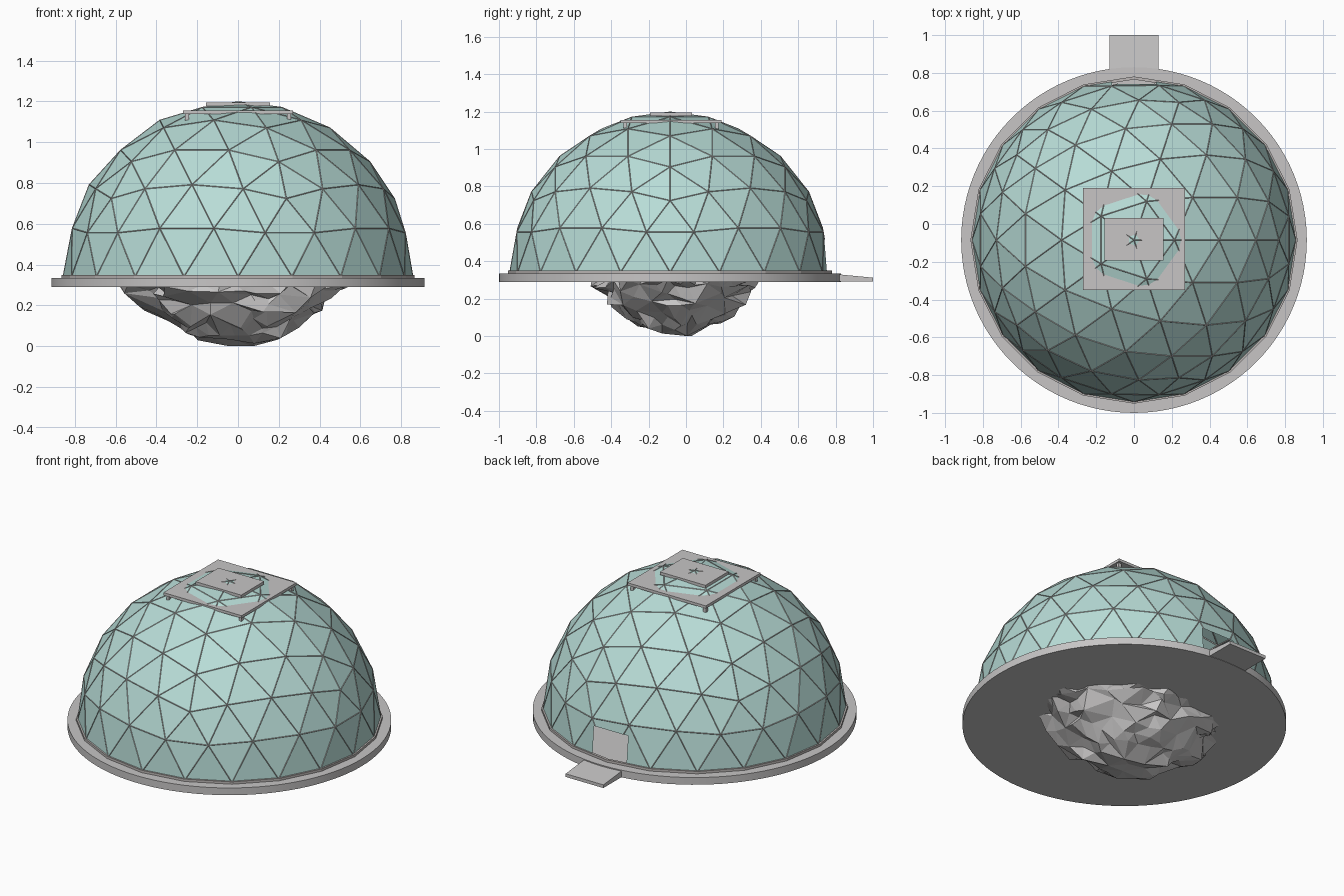
import bpy, bmesh, random
from mathutils import Vector, Matrix

random.seed(11)
if "Cube" in bpy.data.objects:
    bpy.data.objects.remove(bpy.data.objects["Cube"])

CY = -0.085          # dome axis in y
BASE_Z = 0.341       # dome springing height
DOME_R = 0.857
DECK_Z = 0.335
DOOR_W, DOOR_TOP = 0.117, 0.515


def material(name, rgb):
    m = bpy.data.materials.new(name)
    m.use_nodes = True
    m.diffuse_color = (*rgb, 1)
    m.node_tree.nodes["Principled BSDF"].inputs["Base Color"].default_value = (*rgb, 1)
    return m


GREY = material("light grey", (0.57, 0.56, 0.56))
GLASS = material("pale teal glass", (0.48, 0.72, 0.68))
STRUT = material("warm grey struts", (0.50, 0.47, 0.46))


def finish(bm, name, mat):
    me = bpy.data.meshes.new(name)
    bm.to_mesh(me)
    bm.free()
    me.materials.append(mat)
    ob = bpy.data.objects.new(name, me)
    bpy.context.collection.objects.link(ob)
    return ob


def box(name, x, y, z, mat=GREY):
    """Box from (min, max) ranges on each axis."""
    bm = bmesh.new()
    bmesh.ops.create_cube(bm, size=1)
    for v in bm.verts:
        v.co = Vector([(r[0] + r[1]) / 2 + c * (r[1] - r[0]) for c, r in zip(v.co, (x, y, z))])
    return finish(bm, name, mat)


def half_geodesic():
    """Upper half of a geodesic sphere, placed on the deck."""
    bm = bmesh.new()
    bmesh.ops.create_icosphere(bm, subdivisions=3, radius=DOME_R)
    bmesh.ops.delete(bm, geom=[v for v in bm.verts if v.co.z < -0.01], context='VERTS')
    bmesh.ops.translate(bm, verts=bm.verts, vec=(0, CY, BASE_Z))
    bm.normal_update()
    return bm


def cut_doorway(bm):
    """Open a rectangular doorway at the back."""
    for co, no in (((DOOR_W, 0, 0), (1, 0, 0)), ((-DOOR_W, 0, 0), (1, 0, 0)),
                   ((0, 0, DOOR_TOP), (0, 0, 1))):
        near = [f for f in bm.faces if f.calc_center_median().y > 0.5
                and abs(f.calc_center_median().x) < 0.35 and f.calc_center_median().z < 0.75]
        geom = set(near)
        for f in near:
            geom.update(f.edges, f.verts)
        bmesh.ops.bisect_plane(bm, geom=list(geom), plane_co=co, plane_no=no)
    inside = []
    for f in bm.faces:
        c = f.calc_center_median()
        if c.y > 0.5 and abs(c.x) < DOOR_W and c.z < DOOR_TOP:
            inside.append(f)
    bmesh.ops.delete(bm, geom=inside, context='FACES')


# Round deck
bm = bmesh.new()
bmesh.ops.create_cone(bm, cap_ends=True, segments=96, radius1=0.915, radius2=0.915,
                      depth=DECK_Z - 0.29,
                      matrix=Matrix.Translation((0, CY, (DECK_Z + 0.29) / 2)))
deck = finish(bm, "deck", GREY)
bpy.context.view_layer.objects.active = deck
deck.select_set(True)
bpy.ops.object.shade_smooth_by_angle()
deck.select_set(False)

# Sloping entry ramp
ramp = box("entry_ramp", (-0.13, 0.13), (0.78, 1.0), (0.292, 0.333))
for v in ramp.data.vertices:
    if v.co.y > 0.9 and v.co.z > 0.31:
        v.co.z = 0.312

# Glass dome
bm = half_geodesic()
cut_doorway(bm)
finish(bm, "dome_glass", GLASS)

# Slim strut lattice over every panel edge
bm = half_geodesic()
bmesh.ops.wireframe(bm, faces=bm.faces[:], thickness=0.008, offset=-0.4, use_replace=True,
                    use_boundary=True, use_even_offset=True)
cut_doorway(bm)
finish(bm, "dome_struts", STRUT)

# Sill ring around the foot of the dome
bm = bmesh.new()
corners = [bm.verts.new((r, 0, z)) for r, z in
           ((0.85, 0.334), (0.866, 0.334), (0.866, 0.35), (0.85, 0.35))]
section = [bm.edges.new((corners[i], corners[i - 1])) for i in range(4)]
bmesh.ops.spin(bm, geom=corners + section, axis=(0, 0, 1), cent=(0, 0, 0),
               angle=6.283185, steps=20, use_merge=True)
bmesh.ops.translate(bm, verts=bm.verts, vec=(0, CY, 0))
bmesh.ops.recalc_face_normals(bm, faces=bm.faces)
finish(bm, "dome_sill", STRUT)

# Stepped roof plates with short feet
box("roof_plate_lower", (-0.27, 0.27), (CY - 0.265, CY + 0.275), (1.139, 1.156))
box("roof_plate_upper", (-0.157, 0.157), (CY - 0.108, CY + 0.118), (1.176, 1.194))
for sx in (-1, 1):
    for sy, side in ((-1, "front"), (1, "back")):
        x, y = sx * 0.25, CY + 0.005 + sy * 0.245
        box(f"roof_foot_{side}_{'left' if sx > 0 else 'right'}",
            (x - 0.01, x + 0.01), (y - 0.01, y + 0.01), (1.105, 1.14))

# Jagged rock hanging below the deck
bm = bmesh.new()
bmesh.ops.create_icosphere(bm, subdivisions=3, radius=1)
bmesh.ops.delete(bm, geom=[v for v in bm.verts if v.co.z > 0.01], context='VERTS')
bmesh.ops.subdivide_edges(bm, edges=[e for e in bm.edges if e.calc_length() > 0.3], cuts=1)
bmesh.ops.triangulate(bm, faces=bm.faces)
for v in bm.verts:
    rim = v.co.z > -0.01
    depth = max(0, -v.co.z)
    v.co.x *= 0.54 * (1 - 0.14 * depth) * random.uniform(0.84, 1.1)
    v.co.y *= 0.43 * random.uniform(0.84, 1.1)
    v.co.z = 0 if rim else -depth ** 1.4 + random.uniform(-0.09, 0.09)
    v.co.x -= 0.01
    v.co.y -= 0.06
low = min(v.co.z for v in bm.verts)
for v in bm.verts:
    v.co.z = 0.3 * (1 - v.co.z / low)
finish(bm, "hanging_rock", GREY)
